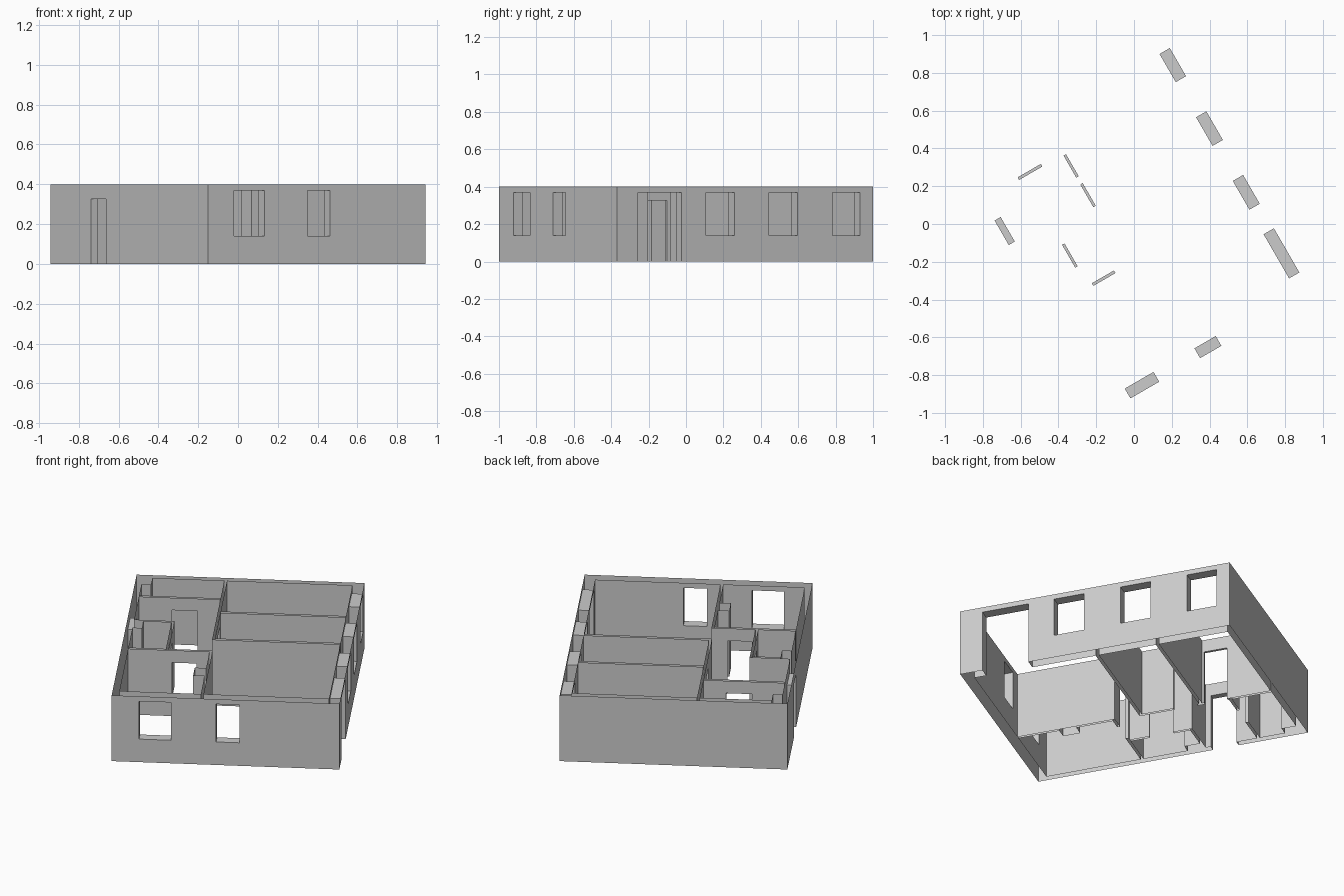
import bpy, bmesh
from math import radians
from mathutils import Matrix

cube = bpy.data.objects.get("Cube")
if cube:
    bpy.data.objects.remove(cube)

TOP, HEAD, SILL, DOOR = 0.4, 0.37, 0.14, 0.325
U, V = 0.63, 0.79                       # half width and depth of the plan
UI, VS, VN = 0.593, 0.73, 0.755         # inner faces: west, south, north
UE = 0.567                              # inner face: east

# Walls as plan rectangles (u0, u1, v0, v1), before the plan is turned
PARTS = {
    "outer_walls": [
        (-U, U, -V, -VS), (-U, U, VN, V),
        (-U, -UI, -V, V), (UE, U, -V, V)],
    "partition_walls": [
        (-0.142, -0.127, -VS, -0.16),   # kitchen side
        (-0.142, -0.127, -0.018, VN),   # spine along the hall
        (-0.142, UE, -0.018, 0.0),      # between east rooms
        (-0.142, UE, 0.335, 0.353),
        (-UI, -0.127, -0.176, -0.16),   # south end of the hall
        (-UI, -0.127, 0.506, 0.522),    # north end of the hall
        (-0.385, -0.37, -0.176, 0.205),  # bathroom
        (-UI, -0.37, 0.19, 0.205)],
    "service_shafts": [
        (-UI, -0.54, 0.67, VN),
        (-UI, -0.54, 0.1, 0.19),
        (-0.205, -0.142, -0.49, -0.39)],
}

# Openings as (u0, u1, v0, v1, bottom, top)
OPENINGS = [
    (UE, U, -0.66, -0.39, 0, HEAD),                     # wide terrace door
    (-U, -UI, 0.235, 0.385, 0, DOOR),                   # entrance
    (-0.41, -0.268, 0.506, 0.522, 0, DOOR),             # inner doors
    (-0.35, -0.215, -0.176, -0.16, 0, DOOR),
    (-0.385, -0.37, -0.045, 0.095, 0, DOOR),
    (-0.142, -0.127, 0.365, 0.5, 0, DOOR),
    (-0.142, -0.127, 0.185, 0.323, 0, DOOR)]
for v0, v1 in ((0.54, 0.712), (0.15, 0.325), (-0.24, -0.064)):
    OPENINGS.append((UE, U, v0, v1, SILL, HEAD))        # east windows
for u0, u1 in ((-0.478, -0.302), (-0.052, 0.078)):
    OPENINGS.append((u0, u1, -V, -VS, SILL, HEAD))      # south windows

# Cut lines along each axis
rects = [r for part in PARTS.values() for r in part] + OPENINGS
us = sorted({c for r in rects for c in r[:2]})
vs = sorted({c for r in rects for c in r[2:4]})
zs = [0, SILL, DOOR, HEAD, TOP]
AXES = (us, vs, zs)


def inside(r, u, v):
    return r[0] < u < r[1] and r[2] < v < r[3]


def find_owner(cell):
    """Name of the part filling a cell, or None where it is open."""
    u, v, z = ((a[i] + a[i + 1]) / 2 for a, i in zip(AXES, cell))
    if any(inside(o, u, v) and o[4] < z < o[5] for o in OPENINGS):
        return None
    for name, walls in PARTS.items():
        if any(inside(w, u, v) for w in walls):
            return name


owners = {(i, j, k): find_owner((i, j, k))
          for i in range(len(us) - 1)
          for j in range(len(vs) - 1)
          for k in range(len(zs) - 1)}


def add_side(bm, cell, axis, step):
    """One face of a cell, turned outward."""
    b, c = (axis + 1) % 3, (axis + 2) % 3
    corners = []
    for db, dc in ((0, 0), (1, 0), (1, 1), (0, 1)):
        p = [0, 0, 0]
        p[axis] = AXES[axis][cell[axis] + (step > 0)]
        p[b] = AXES[b][cell[b] + db]
        p[c] = AXES[c][cell[c] + dc]
        corners.append(bm.verts.new(p))
    bm.faces.new(corners if step > 0 else corners[::-1])


plaster = bpy.data.materials.new("wall_grey")
plaster.use_nodes = True
colour = (0.6, 0.6, 0.6, 1)
plaster.diffuse_color = colour
plaster.node_tree.nodes["Principled BSDF"].inputs["Base Color"].default_value = colour

for name in PARTS:
    bm = bmesh.new()
    for cell, owner in owners.items():
        if owner != name:
            continue
        for axis in range(3):
            for step in (-1, 1):
                near = list(cell)
                near[axis] += step
                # wall tops and bottoms stay open
                if axis == 2 and not 0 <= near[2] < len(zs) - 1:
                    continue
                if not owners.get(tuple(near)):
                    add_side(bm, cell, axis, step)
    bmesh.ops.remove_doubles(bm, verts=bm.verts, dist=1e-5)
    bmesh.ops.dissolve_limit(bm, angle_limit=radians(1), verts=bm.verts, edges=bm.edges)
    bm.transform(Matrix.Rotation(radians(30), 4, "Z"))
    mesh = bpy.data.meshes.new(name)
    bm.to_mesh(mesh)
    bm.free()
    mesh.materials.append(plaster)
    bpy.context.collection.objects.link(bpy.data.objects.new(name, mesh))
